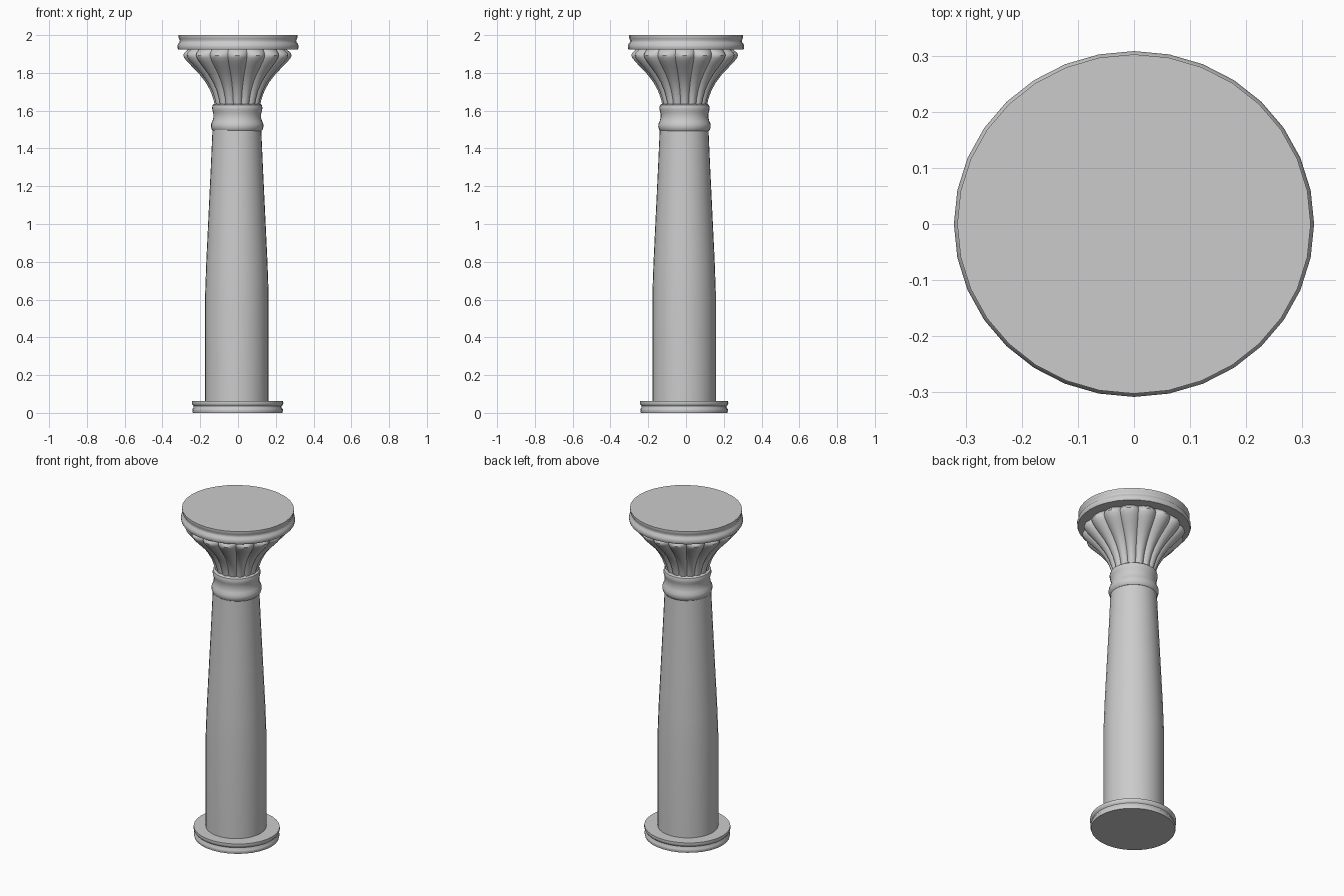
import bpy, bmesh
from math import sin, cos, pi, radians


def lathe(name, profile, centre, sides=32, sy=1.0, lobes=0):
    """Revolve (radius, z, lobe depth) points into a capped solid."""
    bm = bmesh.new()
    rings = []
    for r, z, depth in profile:
        ring = []
        for i in range(sides):
            a = 2 * pi * i / sides
            # rounded lobes with narrow valleys between them
            rr = r - depth * (1 - abs(cos(lobes * a / 2)) ** 0.8) if lobes else r
            ring.append(bm.verts.new((rr * cos(a), rr * sin(a) * sy, z)))
        rings.append(ring)
    for lo, hi in zip(rings, rings[1:]):
        for i in range(sides):
            j = (i + 1) % sides
            bm.faces.new((lo[i], lo[j], hi[j], hi[i]))
    bm.faces.new(rings[0][::-1])
    bm.faces.new(rings[-1])
    me = bpy.data.meshes.new(name)
    bm.to_mesh(me)
    bm.free()
    ob = bpy.data.objects.new(name, me)
    ob.location = (centre[0], centre[1], 0)
    bpy.context.collection.objects.link(ob)
    bpy.ops.object.select_all(action='DESELECT')
    ob.select_set(True)
    bpy.context.view_layer.objects.active = ob
    bpy.ops.object.shade_smooth_by_angle(angle=radians(40))
    return ob


def plain(points):
    return [(r, z, 0) for r, z in points]


# Round base with a shallow groove in its rim
lathe("base", plain([(0.237, 0), (0.240, 0.012), (0.239, 0.02), (0.233, 0.028),
                     (0.233, 0.036), (0.240, 0.044), (0.242, 0.05), (0.241, 0.062)]),
      (-0.002, -0.01), sy=0.967)

# Shaft: straight below, tapering above
lathe("shaft", plain([(0.168, 0.03), (0.168, 0.63), (0.162, 0.80), (0.150, 1.05),
                      (0.138, 1.30), (0.129, 1.50)]), (-0.006, -0.01))

# Neck moulding: two rounded rings with a hollow between
lathe("neck_ring", plain([(0.128, 1.492), (0.135, 1.50), (0.139, 1.515), (0.138, 1.53),
                          (0.131, 1.545), (0.127, 1.56), (0.126, 1.58), (0.129, 1.594),
                          (0.132, 1.605), (0.133, 1.617), (0.130, 1.63), (0.122, 1.636)]),
      (-0.004, -0.008))

# Fluted bell of the capital with curled leaf tips
lathe("fluted_capital", [(0.118, 1.62, 0.010), (0.127, 1.66, 0.012), (0.143, 1.705, 0.014),
                         (0.168, 1.75, 0.016), (0.203, 1.795, 0.019), (0.239, 1.832, 0.022),
                         (0.266, 1.860, 0.024), (0.282, 1.880, 0.026), (0.287, 1.893, 0.026),
                         (0.282, 1.906, 0.024), (0.270, 1.916, 0.020), (0.255, 1.930, 0.012)],
      (-0.003, -0.007), sides=192, sy=0.985, lobes=16)

# Round top slab with a hollowed rim
lathe("top_slab", plain([(0.316, 1.923), (0.320, 1.930), (0.321, 1.942), (0.317, 1.954),
                         (0.310, 1.962), (0.308, 1.972), (0.313, 1.982), (0.315, 1.99),
                         (0.315, 2.0), (0.222, 2.0)]), (0, 0), sy=0.96)
